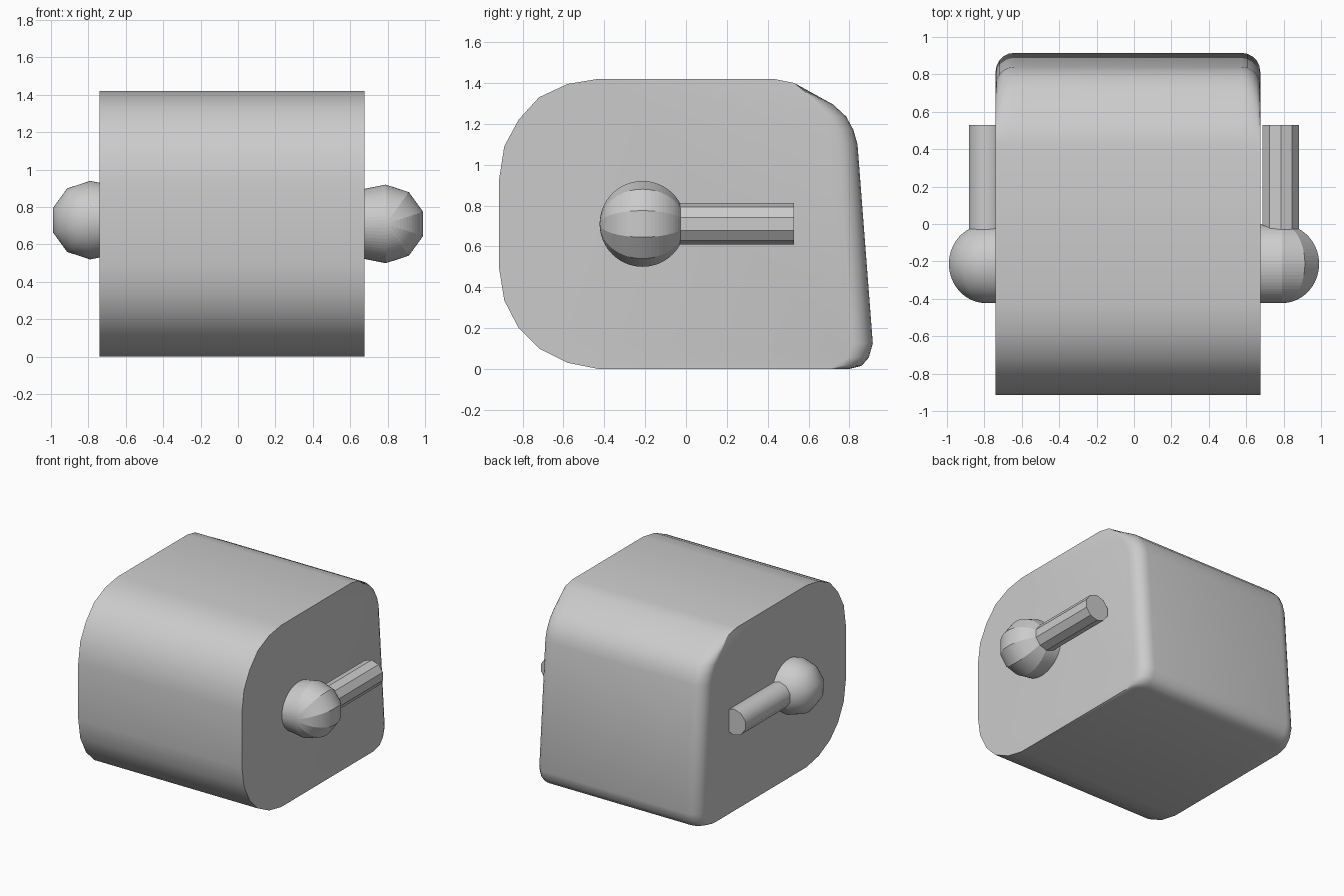
import bpy, bmesh, math
from mathutils import Matrix

if "Cube" in bpy.data.objects:
    bpy.data.objects.remove(bpy.data.objects["Cube"])


def add_object(name, bm, angle=None):
    bmesh.ops.recalc_face_normals(bm, faces=bm.faces)
    me = bpy.data.meshes.new(name)
    bm.to_mesh(me)
    bm.free()
    ob = bpy.data.objects.new(name, me)
    bpy.context.collection.objects.link(ob)
    if angle:
        bpy.ops.object.select_all(action='DESELECT')
        ob.select_set(True)
        bpy.context.view_layer.objects.active = ob
        bpy.ops.object.shade_smooth_by_angle(angle=math.radians(angle))
    return ob


# Body: side profile (y, z), lofted across x with rounded rear vertical edges
profile = [(-0.43, 0), (0.80, 0), (0.86, 0.015), (0.895, 0.055), (0.915, 0.125),
           (0.84, 1.10), (0.82, 1.17), (0.785, 1.235), (0.72, 1.295),
           (0.53, 1.40), (0.43, 1.42), (-0.43, 1.42), (-0.58, 1.395),
           (-0.72, 1.33), (-0.82, 1.22), (-0.89, 1.09), (-0.915, 0.93),
           (-0.915, 0.49), (-0.89, 0.335), (-0.82, 0.20), (-0.72, 0.10),
           (-0.58, 0.03)]
x0, x1, radius, steps = -0.74, 0.675, 0.10, 5
slices = []
for i in range(steps + 1):
    a = math.pi / 2 * i / steps
    slices.append((x0 + radius * (1 - math.cos(a)), radius * (1 - math.sin(a))))
slices += [(x0 + x1 - x, s) for x, s in reversed(slices)]

bm = bmesh.new()
rings = []
for x, shift in slices:
    rings.append([bm.verts.new((x, y - shift * min(1, max(0, (y - 0.53) / 0.22)), z))
                  for y, z in profile])
n = len(profile)
for a, b in zip(rings, rings[1:]):
    for j in range(n):
        k = (j + 1) % n
        bm.faces.new((a[j], a[k], b[k], b[j]))
bm.faces.new(rings[0])
bm.faces.new(rings[-1])
add_object("body", bm, 40)

# Side pivots (domed knobs running into the body) and their rods
for name, side, z, smooth in (("right", 1, 0.71, None), ("left", -1, 0.73, 45)):
    bm = bmesh.new()
    bmesh.ops.create_uvsphere(bm, u_segments=10, v_segments=32, radius=0.21,
                              matrix=Matrix.Rotation(math.pi / 2, 4, 'X'))
    for v in bm.verts:
        if v.co.x * side < -1e-4:
            v.co.x = -0.2 * side
    bmesh.ops.translate(bm, verts=bm.verts, vec=(0.79 * side, -0.213, z))
    add_object(name + "_knob", bm, smooth)

    bm = bmesh.new()
    y0, y1, r = -0.15, 0.528, 0.102
    ends = [[bm.verts.new((0.785 * side + r * math.cos(math.radians(18 + 36 * i)), y,
                           z + r * math.sin(math.radians(18 + 36 * i))))
             for i in range(10)] for y in (y0, y1)]
    for i in range(10):
        j = (i + 1) % 10
        bm.faces.new((ends[0][i], ends[0][j], ends[1][j], ends[1][i]))
    for e in ends:
        bm.faces.new(e)
    add_object(name + "_rod", bm, smooth)
